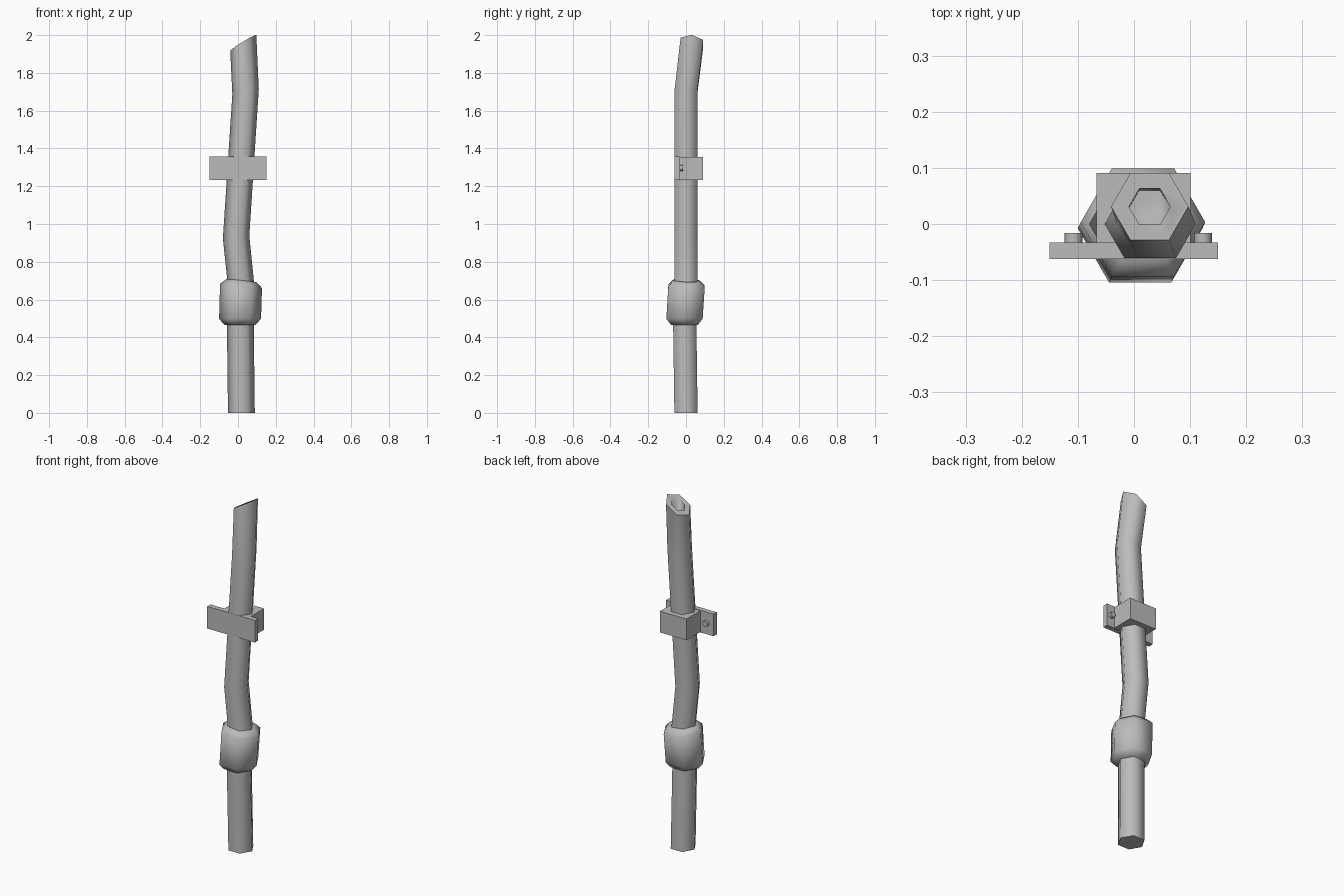
import bpy, bmesh, math
from mathutils import Vector

cube = bpy.data.objects.get("Cube")
if cube:
    bpy.data.objects.remove(cube)

GREY = (0.5, 0.5, 0.5, 1)
metal = bpy.data.materials.new("plain grey")
metal.use_nodes = True
metal.diffuse_color = GREY
metal.node_tree.nodes["Principled BSDF"].inputs["Base Color"].default_value = GREY


def finish(name, bm, smooth=True):
    bmesh.ops.recalc_face_normals(bm, faces=bm.faces[:])
    mesh = bpy.data.meshes.new(name)
    bm.to_mesh(mesh)
    bm.free()
    mesh.materials.append(metal)
    obj = bpy.data.objects.new(name, mesh)
    bpy.context.collection.objects.link(obj)
    if smooth:
        bpy.ops.object.select_all(action="DESELECT")
        obj.select_set(True)
        bpy.context.view_layer.objects.active = obj
        bpy.ops.object.shade_smooth_by_angle(angle=math.radians(63))
    return obj


def hex_sweep(name, rings):
    """Skin six-sided rings given as (x, y, z, radius, x slope, y slope)."""
    bm = bmesh.new()
    loops = []
    for x, y, z, r, sx, sy in rings:
        loop = []
        for i in range(6):
            a = i * math.pi / 3
            dx, dy = r * math.cos(a), r * math.sin(a)
            loop.append(bm.verts.new((x + dx, y + dy, z + sx * dx + sy * dy)))
        loops.append(loop)
    for low, high in zip(loops, loops[1:]):
        for i in range(6):
            j = (i + 1) % 6
            bm.faces.new((low[i], low[j], high[j], high[i]))
    bm.faces.new(loops[0][::-1])
    bm.faces.new(loops[-1])
    return finish(name, bm)


def box(name, low, high):
    bm = bmesh.new()
    bmesh.ops.create_cube(bm, size=1)
    low, high = Vector(low), Vector(high)
    for v in bm.verts:
        v.co = (low + high) / 2 + v.co * (high - low)
    return finish(name, bm, smooth=False)


# Lower pipe, straight with a slight lean
hex_sweep("lower_pipe", [
    (0.018, 0, 0, 0.071, 0, 0),
    (0.012, -0.007, 0.5, 0.071, 0, 0),
])

# Bent upper pipe with a slanted open end and a shallow bore
hex_sweep("upper_pipe", [
    (0.018, 0, 0.66, 0.07, 0, 0),
    (-0.01, 0, 0.93, 0.07, 0.1, 0),
    (0.04, 0, 1.70, 0.07, 0.2, 0),
    (0.028, 0.031, 1.96, 0.069, 0.6, -0.1),
    (0.028, 0.031, 1.96, 0.037, 0.6, -0.1),
    (0.028, 0.028, 1.89, 0.037, 0.6, -0.1),
])

# Chamfered, slightly tilted coupling
hex_sweep("coupling", [
    (0.010, -0.008, 0.466, 0.082, 0, 0),
    (0.011, -0.008, 0.498, 0.111, 0, 0),
    (0.016, 0.003, 0.672, 0.111, -0.1, -0.03),
    (0.018, 0.003, 0.70, 0.080, -0.1, -0.03),
])

# Wall clamp: block, mounting plate and two bolts
box("clamp_block", (-0.067, -0.06, 1.234), (0.101, 0.091, 1.355))
box("clamp_plate", (-0.151, -0.062, 1.232), (0.15, -0.033, 1.358))
for side, x in (("right", -0.108), ("left", 0.123)):
    bm = bmesh.new()
    bmesh.ops.create_cone(bm, cap_ends=True, segments=8, radius1=0.016,
                          radius2=0.016, depth=0.024)
    bolt = finish(side + "_bolt", bm)
    bolt.rotation_euler.x = math.pi / 2
    bolt.location = (x, -0.028, 1.297)
